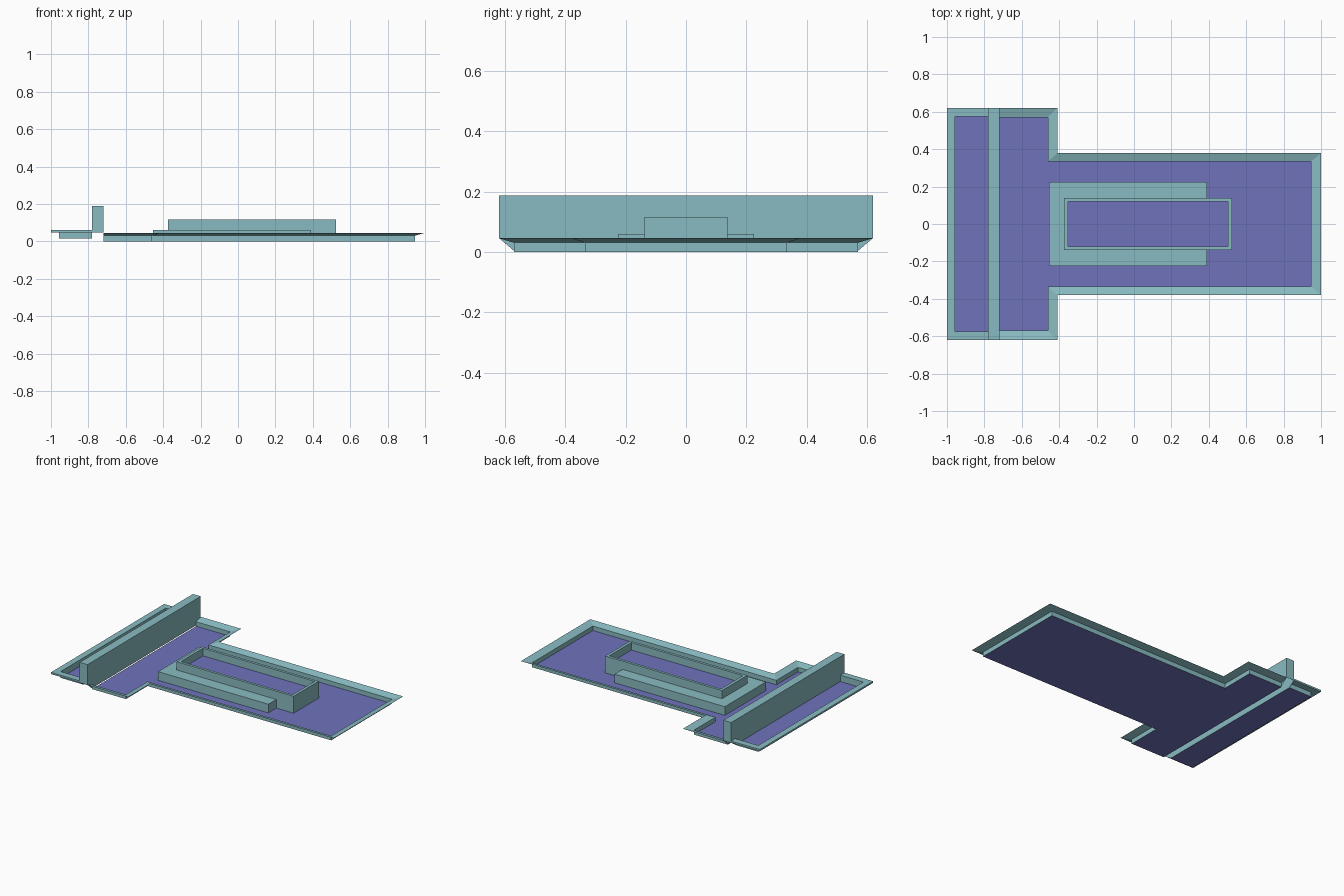
import bpy

if "Cube" in bpy.data.objects:
    bpy.data.objects.remove(bpy.data.objects["Cube"])


def material(name, rgb):
    m = bpy.data.materials.new(name)
    m.diffuse_color = (*rgb, 1)
    m.use_nodes = True
    m.node_tree.nodes["Principled BSDF"].inputs["Base Color"].default_value = m.diffuse_color
    return m


TEAL = material("teal", (0.25, 0.50, 0.54))
PURPLE = material("purple", (0.16, 0.17, 0.50))


def build(name, verts, faces, purple=()):
    me = bpy.data.meshes.new(name)
    me.from_pydata(verts, [], faces)
    me.materials.append(TEAL)
    me.materials.append(PURPLE)
    for i in purple:
        me.polygons[i].material_index = 1
    me.update()
    ob = bpy.data.objects.new(name, me)
    bpy.context.collection.objects.link(ob)
    return ob


def shell(name, layers, closed=False, floor=False):
    """Skin a stack of matching outlines (counter-clockwise), optionally
    filling the last one, in purple if it is a floor."""
    n = len(layers[0][0])
    verts = [(x, y, z) for pts, z in layers for x, y in pts]
    faces = []
    for k in range(len(layers) - 1):
        a, b = k * n, (k + 1) * n
        for i in range(n if closed else n - 1):
            j = (i + 1) % n
            faces.append((a + i, a + j, b + j, b + i))
    faces.append(tuple(range(len(verts) - n, len(verts))))
    return build(name, verts, faces, [len(faces) - 1] if floor else [])


def mirror_y(half):
    return half + [(x, -y) for x, y in reversed(half)]


def rect(x0, x1, y):
    return [(x0, -y), (x1, -y), (x1, y), (x0, y)]


# main T-shaped tray: sloped lip, low side, floor; open towards the wall
outer = mirror_y([(-0.72, -0.62), (-0.41, -0.62), (-0.41, -0.38), (1.0, -0.38)])
inner = mirror_y([(-0.72, -0.57), (-0.46, -0.57), (-0.46, -0.333), (0.947, -0.333)])
shell("main_tray", [(outer, 0.046), (inner, 0.031), (inner, 0.0)], floor=True)

# end tray: flat thin rim, shallow side, floor; open towards the wall
outer = mirror_y([(-0.78, 0.62), (-1.0, 0.62)])
inner = mirror_y([(-0.78, 0.575), (-0.957, 0.575)])
shell("end_tray", [(inner, 0.048), (outer, 0.048), (outer, 0.06),
                   (inner, 0.06), (inner, 0.016)], floor=True)

# hollow dividing wall, open underneath, its sides tapering down to the floors
X0, X1, TOP = -0.78, -0.72, 0.188
verts = []
for x, low in ((X0, 0.016), (X1, 0.006)):
    verts += [(x, -0.62, TOP), (x, -0.62, 0.047), (x, -0.572, low),
              (x, 0.572, low), (x, 0.62, 0.047), (x, 0.62, TOP)]
build("dividing_wall", verts, [
    (0, 1, 2, 3, 4, 5), (11, 10, 9, 8, 7, 6),      # long sides
    (0, 6, 7, 1), (4, 10, 11, 5), (0, 5, 11, 6)])  # ends and top

# low plinth on the main floor
base = rect(-0.455, 0.39, 0.225)
shell("plinth", [(base, 0.0), (base, 0.06)], closed=True)

# raised basin with a thin rim and sunken floor
out, inn = rect(-0.373, 0.523, 0.138), rect(-0.353, 0.503, 0.12)
shell("basin", [(out, 0.0), (out, 0.117), (inn, 0.117), (inn, 0.065)],
      closed=True, floor=True)
